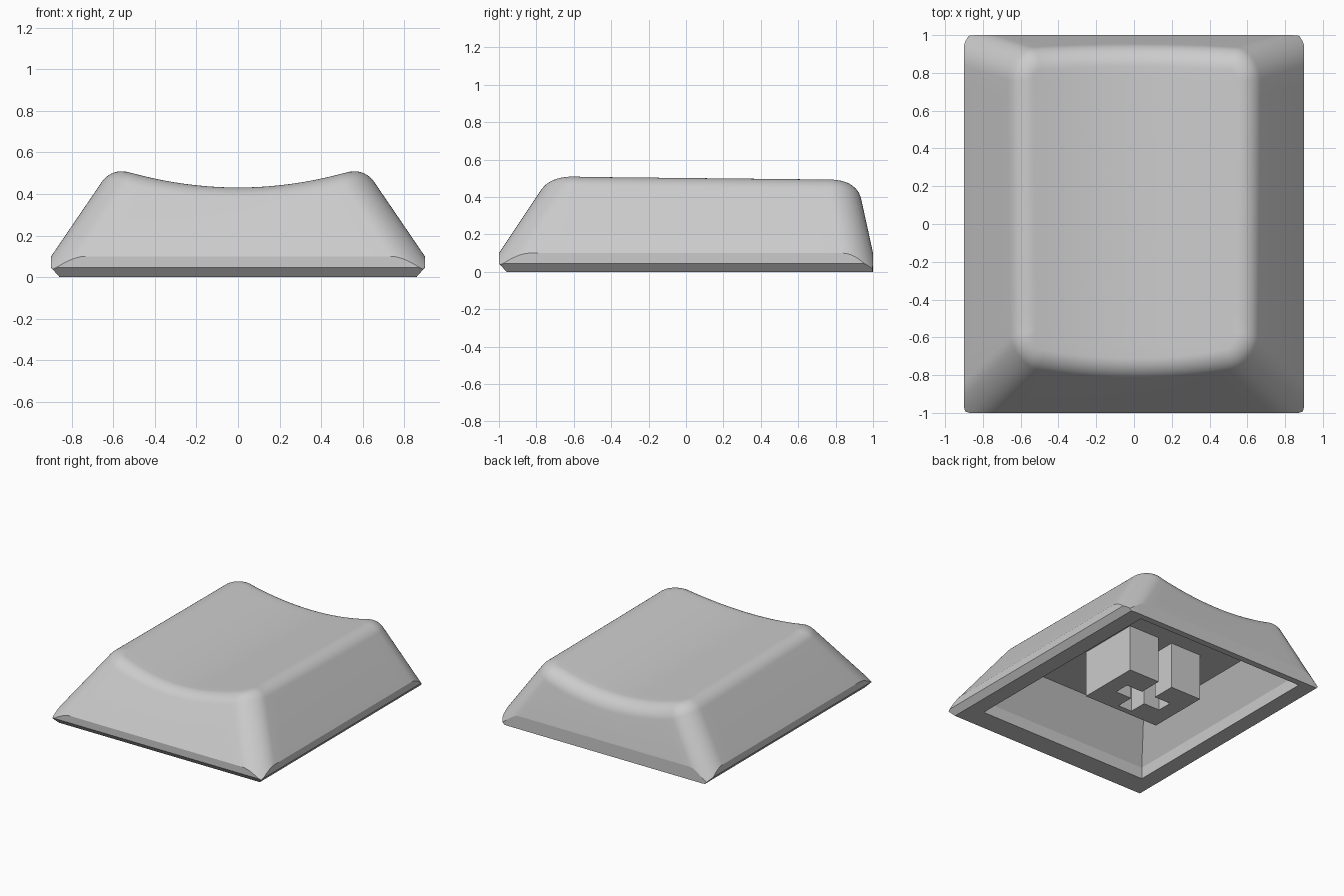
import bpy, bmesh, math
from mathutils import Vector

if "Cube" in bpy.data.objects:
    bpy.data.objects.remove(bpy.data.objects["Cube"], do_unlink=True)

grey = bpy.data.materials.new("light grey plastic")
grey.use_nodes = True
COLOUR = (0.6, 0.6, 0.6, 1.0)
grey.diffuse_color = COLOUR
grey.node_tree.nodes["Principled BSDF"].inputs["Base Color"].default_value = COLOUR

ARC, SIDE = 12, 16            # steps per corner and per straight side
SLOPE_Z, RIM_Z = 0.10, 0.045  # start of the sloping walls, top of the bottom chamfer
FILLET = 0.125                # rounding between walls and top


def outline(hx, y0, y1, r, z):
    """Rounded rectangle as (point, inward normal) pairs, anticlockwise."""
    out = []
    corners = [(hx - r, y1 - r, 0), (-hx + r, y1 - r, 90),
               (-hx + r, y0 + r, 180), (hx - r, y0 + r, 270)]
    for i, (cx, cy, start) in enumerate(corners):
        for k in range(ARC + 1):
            a = math.radians(start + 90 * k / ARC)
            d = Vector((math.cos(a), math.sin(a), 0))
            out.append((Vector((cx, cy, z)) + r * d, -d))
        end, normal = out[-1]
        nx, ny, ns = corners[(i + 1) % 4]
        a = math.radians(ns)
        nxt = Vector((nx + r * math.cos(a), ny + r * math.sin(a), z))
        for k in range(1, SIDE):
            out.append((end.lerp(nxt, k / SIDE), normal))
    return out


def dish(x, y):
    """Height of the scooped, slightly tilted top."""
    return 0.422 + 0.27 * x * x - 0.013 * y


def bisect(low, high, beyond):
    for _ in range(30):
        mid = (low + high) / 2
        if beyond(mid):
            high = mid
        else:
            low = mid
    return low


def outside(p):
    """True when a point leaves the straight-sided, chamfered base."""
    c = 0.04 * (1 - min(p.z, RIM_Z) / RIM_Z)
    return max(abs(p.x) - 0.9 + c, p.y - 1, -p.y - 1 + c) > -1e-5


def finish(name, bm):
    bmesh.ops.remove_doubles(bm, verts=bm.verts, dist=1e-5)
    bmesh.ops.recalc_face_normals(bm, faces=bm.faces)
    mesh = bpy.data.meshes.new(name)
    bm.to_mesh(mesh)
    bm.free()
    mesh.materials.append(grey)
    ob = bpy.data.objects.new(name, mesh)
    bpy.context.collection.objects.link(ob)
    bpy.ops.object.select_all(action='DESELECT')
    ob.select_set(True)
    bpy.context.view_layer.objects.active = ob
    bpy.ops.object.shade_smooth_by_angle(angle=math.radians(11))
    return ob


# Wall rulings, from the base outline up to the narrower top outline
low = outline(0.9, -1.0, 1.0, 0.165, SLOPE_Z)
high = outline(0.614, -0.72, 0.908, 0.16, 0.52)
foot, rim, bottom, fillet = [], [], [], [[] for _ in range(11)]
for (p0, n), (p1, _) in zip(low, high):
    def at(z):
        return p0.lerp(p1, (z - SLOPE_Z) / (0.52 - SLOPE_Z))
    # Foot of the wall: corners run down past the side walls to meet the sharp base
    w = at(SLOPE_Z - bisect(0, SLOPE_Z - 0.008, lambda d: outside(at(SLOPE_Z - d))))
    foot.append(w)
    rim.append(Vector((w.x, w.y, min(w.z, RIM_Z))))
    bottom.append(Vector((max(-0.86, min(0.86, w.x)), max(-0.96, w.y), 0)))
    # Sharp meeting point of wall and top, then a round arc across it
    e = at(bisect(0.3, 0.7, lambda z: z > dish(at(z).x, at(z).y)))
    u = (p0 - p1).normalized()
    step = e + n * 0.09
    v = (Vector((step.x, step.y, dish(step.x, step.y))) - e).normalized()
    half = u.angle(v) / 2
    d = FILLET / math.tan(half)
    a, b, wt = e + u * d, e + v * d, math.sin(half)
    b.z = dish(b.x, b.y)
    for k, ring in enumerate(fillet):
        t = k / 10
        k0, k1, k2 = (1 - t) ** 2, 2 * t * (1 - t) * wt, t * t
        ring.append((a * k0 + e * k1 + b * k2) / (k0 + k1 + k2))

# Scooped top: shrinking rings that close in the middle
top_rings = []
for k in range(1, 13):
    f = 1 - k / 12
    ring = []
    for p in fillet[-1]:
        x, y = p.x * f, 0.08 + (p.y - 0.08) * f
        ring.append(Vector((x, y, dish(x, y))))
    top_rings.append(ring)

# Hollow underside: straight lip, then sloping walls up to a flat ceiling
hollow = [[p for p, _ in outline(hx, y0, y1, 0, z)] for hx, y0, y1, z in
          ((0.60, -0.61, 0.88, 0.362), (0.735, -0.79, 0.95, 0.09), (0.735, -0.79, 0.95, 0))]

rings = hollow + [bottom, rim, foot] + fillet + top_rings
bm = bmesh.new()
loops = [[bm.verts.new(p) for p in ring] for ring in rings]
count = len(low)
bm.faces.new(loops[0])
for r0, r1 in zip(loops, loops[1:]):
    for i in range(count):
        j = (i + 1) % count
        bm.faces.new((r0[i], r0[j], r1[j], r1[i]))
bmesh.ops.dissolve_degenerate(bm, dist=1e-5, edges=bm.edges)
finish("cap_shell", bm)

# Mounting stem: block with a cross-shaped socket open at the back
half_profile = [(0.325, -0.145), (0.325, 0.345), (0.06, 0.345), (0.06, 0.16),
                (0.2, 0.16), (0.2, 0.04), (0.06, 0.04), (0.06, -0.1)]
profile = half_profile + [(-x, y) for x, y in reversed(half_profile)]
bm = bmesh.new()
face = bm.faces.new([bm.verts.new((x, y, 0)) for x, y in profile])
grown = bmesh.ops.extrude_face_region(bm, geom=[face], use_keep_orig=True)
bmesh.ops.translate(bm, vec=(0, 0, 0.365),
                    verts=[g for g in grown["geom"] if isinstance(g, bmesh.types.BMVert)])
finish("mounting_stem", bm)
